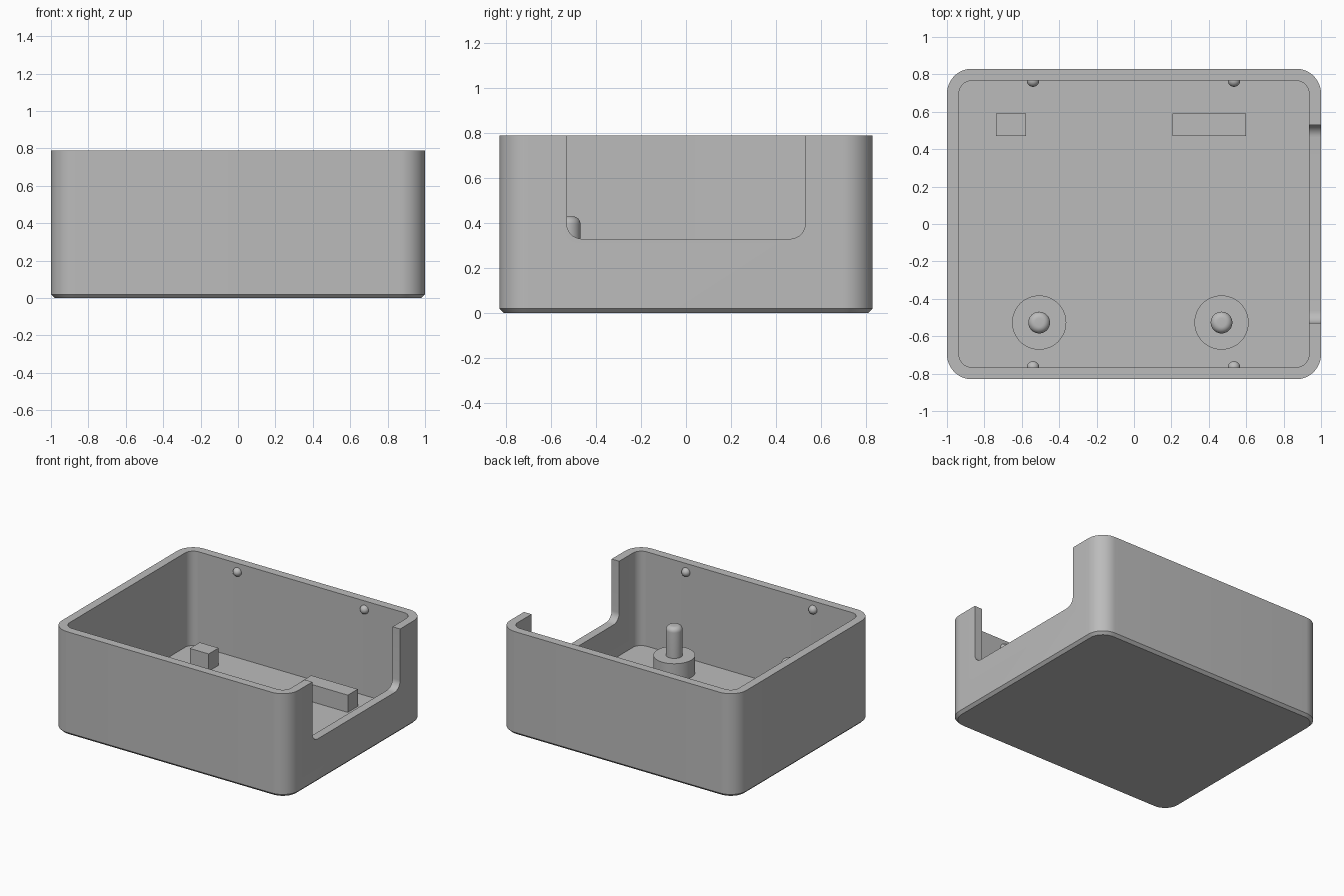
import bpy
import bmesh
from math import cos, sin, pi, radians
from mathutils import Matrix, Vector

HALF_X, HALF_Y, HEIGHT = 1.0, 0.83, 0.79
WALL, FLOOR, CORNER, CHAMFER = 0.064, 0.068, 0.133, 0.02

old = bpy.data.objects.get("Cube")
if old:
    bpy.data.objects.remove(old, do_unlink=True)

GREY = (0.5, 0.5, 0.5, 1)
plastic = bpy.data.materials.new("grey plastic")
plastic.use_nodes = True
plastic.diffuse_color = GREY
plastic.node_tree.nodes["Principled BSDF"].inputs["Base Color"].default_value = GREY


def shade(mesh):
    mesh.shade_smooth()
    mesh.set_sharp_from_angle(angle=radians(30))


def finish(bm, name):
    """Turn a bmesh into a smooth object with sharp edges kept."""
    bmesh.ops.recalc_face_normals(bm, faces=bm.faces)
    mesh = bpy.data.meshes.new(name)
    bm.to_mesh(mesh)
    bm.free()
    mesh.materials.append(plastic)
    obj = bpy.data.objects.new(name, mesh)
    bpy.context.collection.objects.link(obj)
    shade(mesh)
    return obj


def loft(rings, name):
    """Join equal rings of points into a closed solid."""
    bm = bmesh.new()
    loops = [[bm.verts.new(p) for p in ring] for ring in rings]
    for a, b in zip(loops, loops[1:]):
        for i in range(len(a)):
            j = (i + 1) % len(a)
            bm.faces.new((a[i], a[j], b[j], b[i]))
    bm.faces.new(loops[0][::-1])
    bm.faces.new(loops[-1])
    return finish(bm, name)


def rounded_ring(inset, z, steps=12):
    r = CORNER - inset
    cx, cy = HALF_X - CORNER, HALF_Y - CORNER
    ring = []
    for k, (sx, sy) in enumerate(((1, 1), (-1, 1), (-1, -1), (1, -1))):
        for i in range(steps + 1):
            t = (k + i / steps) * pi / 2
            ring.append((sx * cx + r * cos(t), sy * cy + r * sin(t), z))
    return ring


def lathe(x, y, profile, name, sides=48):
    rings = [[(x + r * cos(2 * pi * i / sides), y + r * sin(2 * pi * i / sides), z)
              for i in range(sides)] for r, z in profile]
    return loft(rings, name)


def block(x0, x1, y0, y1, z0, z1, name):
    bm = bmesh.new()
    size = Vector((x1 - x0, y1 - y0, z1 - z0))
    mid = Vector((x0 + x1, y0 + y1, z0 + z1)) / 2
    bmesh.ops.create_cube(bm, size=1, matrix=Matrix.Translation(mid) @ Matrix.Diagonal(size).to_4x4())
    return finish(bm, name)


# Open tray with chamfered underside
tray = loft([rounded_ring(CHAMFER, 0), rounded_ring(0, CHAMFER),
             rounded_ring(0, HEIGHT), rounded_ring(WALL, HEIGHT),
             rounded_ring(WALL, FLOOR)], "tray")

# Side opening with rounded lower corners
NOTCH, SILL, R = 0.53, 0.33, 0.067
side = [(NOTCH - R + R * cos(t), SILL + R - R * sin(t))
        for t in (i * pi / 20 for i in range(11))]
outline = [(NOTCH, 1)] + side + [(-y, z) for y, z in reversed(side)] + [(-NOTCH, 1)]
cutter = loft([[(x, y, z) for y, z in outline] for x in (0.9, 1.1)], "opening_cutter")
cutter.hide_render = True
cut = tray.modifiers.new("opening", "BOOLEAN")
cut.operation = "DIFFERENCE"
cut.solver = "EXACT"
cut.object = cutter
bpy.context.view_layer.update()
cut_mesh = bpy.data.meshes.new_from_object(tray.evaluated_get(bpy.context.evaluated_depsgraph_get()))
tray.modifiers.clear()
tray.data = cut_mesh
shade(cut_mesh)
bpy.data.objects.remove(cutter, do_unlink=True)

# Locating pins on round bases
PIN_R, PIN_TOP, FILLET, LEDGE = 0.058, 0.43, 0.035, 0.2
tip = [(PIN_R - FILLET + FILLET * cos(t), PIN_TOP - FILLET + FILLET * sin(t))
       for t in (i * pi / 16 for i in range(9))]
for label, x in (("right", -0.507), ("left", 0.468)):
    lathe(x, -0.527, [(0.145, FLOOR - 0.01), (0.145, LEDGE), (PIN_R, LEDGE)] + tip, label + "_pin")

# Support blocks on the floor
block(-0.737, -0.577, 0.47, 0.59, FLOOR - 0.01, LEDGE, "short_support")
block(0.207, 0.6, 0.47, 0.59, FLOOR - 0.01, LEDGE, "long_support")

# Snap bumps near the rim
for side_name, sy in (("front", -1), ("back", 1)):
    for label, x in (("right", -0.54), ("left", 0.535)):
        bm = bmesh.new()
        bmesh.ops.create_uvsphere(bm, u_segments=24, v_segments=16, radius=0.033,
                                  matrix=Matrix.Translation((x, sy * (HALF_Y - WALL), 0.725)))
        finish(bm, f"{side_name}_{label}_snap_bump")
